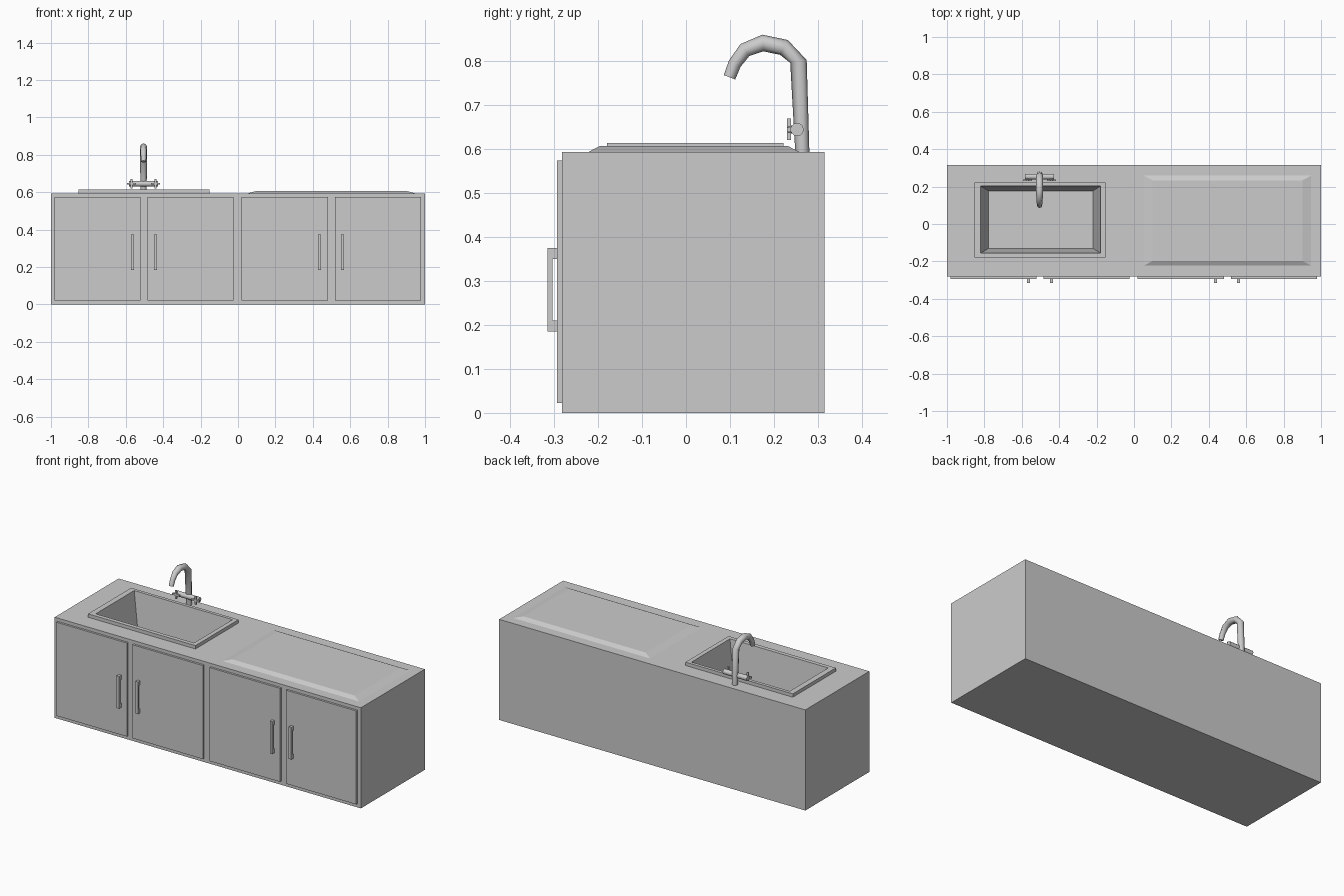
import bpy, bmesh, math
from mathutils import Vector

if "Cube" in bpy.data.objects:
    bpy.data.objects.remove(bpy.data.objects["Cube"])


def finish(name, bm):
    bmesh.ops.recalc_face_normals(bm, faces=bm.faces)
    me = bpy.data.meshes.new(name)
    bm.to_mesh(me)
    bm.free()
    ob = bpy.data.objects.new(name, me)
    bpy.context.collection.objects.link(ob)
    return ob


def bridge(bm, rings):
    for a, b in zip(rings, rings[1:]):
        n = len(a)
        for i in range(n):
            bm.faces.new((a[i], a[(i + 1) % n], b[(i + 1) % n], b[i]))


def rect_loft(name, rects, cap_start=False, cap_end=False, flip=False):
    """Join rectangles (x0, x1, y0, y1, z) one after another."""
    bm = bmesh.new()
    rings = [[bm.verts.new(p) for p in ((x0, y0, z), (x1, y0, z), (x1, y1, z), (x0, y1, z))]
             for x0, x1, y0, y1, z in rects]
    bridge(bm, rings)
    if cap_start:
        bm.faces.new(rings[0][::-1])
    if cap_end:
        bm.faces.new(rings[-1])
    return bm if name is None else _raw(name, bm)


def _raw(name, bm):
    # ring order already gives outward normals
    me = bpy.data.meshes.new(name)
    bm.to_mesh(me)
    bm.free()
    ob = bpy.data.objects.new(name, me)
    bpy.context.collection.objects.link(ob)
    return ob


def box(name, x0, x1, y0, y1, z0, z1):
    return rect_loft(name, [(x0, x1, y0, y1, z0), (x0, x1, y0, y1, z1)], True, True)


def tube(name, pts, radii, sides=8):
    """Round tube along a path, with capped ends."""
    bm = bmesh.new()
    pts = [Vector(p) for p in pts]
    rings = []
    for i, p in enumerate(pts):
        t = (pts[min(i + 1, len(pts) - 1)] - pts[max(i - 1, 0)]).normalized()
        u = Vector((1, 0, 0)) if abs(t.x) < 0.9 else Vector((0, 1, 0))
        v = t.cross(u).normalized()
        rings.append([bm.verts.new(p + radii[i] * (u * math.cos(a) + v * math.sin(a)))
                      for a in (2 * math.pi * k / sides for k in range(sides))])
    bridge(bm, rings)
    bm.faces.new(rings[0][::-1])
    bm.faces.new(rings[-1])
    return finish(name, bm)


TOP = 0.594

# Cabinet carcass, open where the sink drops in
rect_loft("cabinet_body", [(-1, 1, -0.282, 0.315, 0), (-1, 1, -0.282, 0.315, TOP),
                           (-0.83, -0.17, -0.165, 0.212, TOP)], cap_start=True)

# Sink: raised rim and tapered basin
rect_loft("sink_basin", [(-0.853, -0.152, -0.18, 0.222, TOP - 0.002),
                         (-0.853, -0.152, -0.18, 0.222, 0.614),
                         (-0.82, -0.178, -0.156, 0.203, 0.614),
                         (-0.777, -0.22, -0.13, 0.177, 0.39)], cap_end=True)

# Raised draining board with sloping edges
rect_loft("draining_board", [(0.05, 0.95, -0.224, 0.26, TOP - 0.001),
                             (0.10, 0.90, -0.197, 0.233, 0.607)], cap_end=True)

# Doors with bar handles
for i, (x0, hx) in enumerate(((-0.98, -0.564), (-0.483, -0.441), (0.02, 0.436), (0.518, 0.56))):
    box(f"door_{i+1}", x0, x0 + 0.46, -0.294, -0.281, 0.022, 0.574)
    box(f"handle_grip_{i+1}", hx - 0.008, hx + 0.008, -0.315, -0.304, 0.185, 0.375)
    for k, z in enumerate((0.185, 0.35)):
        box(f"handle_post_{i+1}_{k+1}", hx - 0.008, hx + 0.008, -0.304, -0.293, z, z + 0.025)

# Swan-neck tap
TX = -0.505
path = [(0.265, TOP - 0.005), (0.256, 0.80), (0.223, 0.832), (0.175, 0.842),
        (0.134, 0.826), (0.111, 0.795), (0.099, 0.764)]
tube("tap_spout", [(TX, y, z) for y, z in path],
     [0.016, 0.019, 0.019, 0.019, 0.017, 0.015, 0.014])

# Tap valve bar and cross handles
tube("tap_valve_bar", [(TX - 0.078, 0.253, 0.645), (TX + 0.078, 0.253, 0.645)], [0.015, 0.015], 12)
for side, s in (("left", -1), ("right", 1)):
    cx = TX + s * 0.064
    tube(f"tap_stem_{side}", [(cx, 0.253, 0.645), (cx, 0.232, 0.645)], [0.009, 0.009])
    box(f"tap_cross_upright_{side}", cx - 0.005, cx + 0.005, 0.230, 0.239, 0.621, 0.670)
    box(f"tap_cross_arm_{side}", cx - 0.024, cx + 0.024, 0.230, 0.239, 0.640, 0.650)

# Soft shading on the round tap parts only
for ob in bpy.data.objects:
    ob.select_set(ob.name.startswith(("tap_spout", "tap_valve", "tap_stem")))
bpy.context.view_layer.objects.active = bpy.data.objects["tap_spout"]
bpy.ops.object.shade_smooth_by_angle(angle=math.radians(50))
